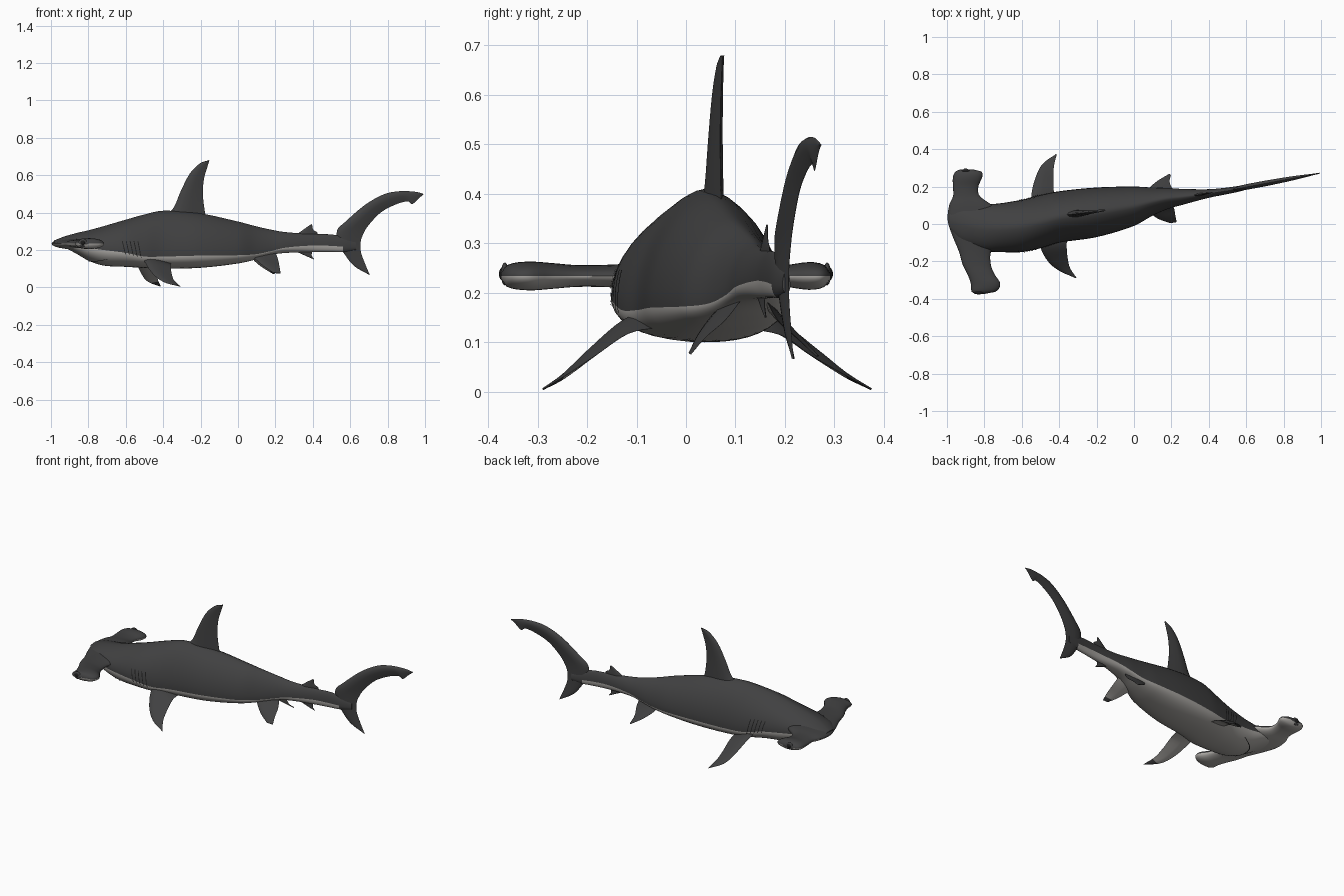
import bpy, bmesh, math
from mathutils import Vector

if "Cube" in bpy.data.objects:
    bpy.data.objects.remove(bpy.data.objects["Cube"])


def material(name, col):
    m = bpy.data.materials.new(name)
    m.diffuse_color = (*col, 1)
    m.use_nodes = True
    m.node_tree.nodes["Principled BSDF"].inputs["Base Color"].default_value = m.diffuse_color
    return m


MATS = [material("dark_grey_skin", (0.052, 0.052, 0.053)),
        material("pale_belly", (0.40, 0.385, 0.365)),
        material("black_detail", (0.012, 0.012, 0.012))]
DARK, PALE, BLACK = 0, 1, 2


def interp(rows, x):
    """Smooth interpolation of table rows keyed by their first value."""
    n = len(rows)
    x = min(max(x, rows[0][0]), rows[-1][0])
    i = max(k for k in range(n - 1) if rows[k][0] <= x)
    a, b = rows[i], rows[i + 1]
    p, q = rows[max(i - 1, 0)], rows[min(i + 2, n - 1)]
    h = b[0] - a[0]
    t = (x - a[0]) / h
    out = []
    for k in range(1, len(a)):
        ma = (b[k] - p[k]) / (b[0] - p[0]) * h
        mb = (q[k] - a[k]) / (q[0] - a[0]) * h
        out.append((2*t**3 - 3*t*t + 1) * a[k] + (t**3 - 2*t*t + t) * ma
                   + (3*t*t - 2*t**3) * b[k] + (t**3 - t*t) * mb)
    return out


def finish(name, bm, angle=50):
    bmesh.ops.recalc_face_normals(bm, faces=bm.faces)
    me = bpy.data.meshes.new(name)
    bm.to_mesh(me)
    bm.free()
    for m in MATS:
        me.materials.append(m)
    ob = bpy.data.objects.new(name, me)
    bpy.context.collection.objects.link(ob)
    bpy.ops.object.select_all(action='DESELECT')
    ob.select_set(True)
    bpy.context.view_layer.objects.active = ob
    bpy.ops.object.shade_smooth_by_angle(angle=math.radians(angle))
    return ob


def loft(name, rings, rule):
    """Skin closed rings; rule(ring fraction, side fraction, centre) picks the material."""
    bm = bmesh.new()
    vs = [[bm.verts.new(p) for p in r] for r in rings]
    n = len(vs[0])
    for i in range(len(vs) - 1):
        for j in range(n):
            k = (j + 1) % n
            f = bm.faces.new((vs[i][j], vs[i][k], vs[i+1][k], vs[i+1][j]))
            f.material_index = rule((i + .5) / (len(vs) - 1), (j + .5) / n,
                                    f.calc_center_median())
    bm.faces.new(vs[0])
    bm.faces.new(vs[-1])
    return finish(name, bm)


# Body: x, side y min, side y max, top z, bottom z, belly line z
BODY = [(-.985, -.02, .06, .25, .235, .242), (-.93, -.09, .095, .272, .215, .235),
        (-.85, -.13, .10, .294, .172, .22), (-.80, -.145, .105, .305, .143, .212),
        (-.72, -.15, .11, .327, .117, .20), (-.60, -.15, .13, .362, .11, .185),
        (-.50, -.13, .155, .39, .104, .165), (-.40, -.10, .175, .41, .10, .165),
        (-.20, -.07, .195, .395, .105, .17), (0, -.01, .20, .352, .128, .172),
        (.10, .045, .195, .326, .15, .178), (.18, .08, .193, .308, .174, .195),
        (.25, .10, .188, .296, .184, .212), (.40, .14, .186, .285, .189, .224),
        (.50, .16, .195, .283, .19, .222), (.57, .175, .205, .268, .19, .217),
        (.63, .195, .211, .245, .20, .215)]


def skin(x, phi, out=0.0):
    """Point on the body: phi 0 is the +y side, 90 degrees the back."""
    yl, yr, top, bot, mid = interp(BODY, x)
    c, s = math.cos(phi), math.sin(phi)
    e = 1.25 if s > 0 else .9
    y = math.copysign(abs(c) ** e, c) * ((yr - yl) / 2 + out)
    z = mid + s * ((top - mid if s > 0 else mid - bot) + out)
    return Vector((x, (yl + yr) / 2 + y, z))


SEG = 36
xs = [-.985 + 1.615 * i / 95 for i in range(96)]
loft("body", [[skin(x, math.tau * j / SEG) for j in range(SEG)] for x in xs],
     lambda u, v, c: PALE if v > .5 and c.x < .565 else DARK)

# Hammer head: y, front x, back x, half thickness
HAMMER = [(-.374, -.85, -.80, .006), (-.362, -.868, -.74, .022), (-.32, -.872, -.715, .029),
          (-.27, -.89, -.745, .026), (-.22, -.915, -.765, .022), (-.15, -.935, -.765, .023),
          (-.06, -.972, -.72, .029), (.02, -.996, -.70, .032), (.10, -.988, -.76, .028),
          (.15, -.967, -.825, .022), (.20, -.968, -.832, .022), (.25, -.968, -.812, .028),
          (.28, -.955, -.815, .022), (.292, -.93, -.86, .006)]
rings = []
for i in range(61):
    y = -.374 + .666 * i / 60
    a, b, h = interp(HAMMER, y)
    ring = []
    for j in range(24):
        t = math.tau * j / 24
        ring.append((( a + b) / 2 + (b - a) / 2 * math.cos(t), y, .234 + h * math.sin(t)))
    rings.append(ring)
loft("hammer_head", rings, lambda u, v, c: PALE if .5 < v else DARK)


def fin(name, stations, thick, normal, under=False, steps=20):
    """Stations: leading point + trailing point; thickness fades to the tips."""
    nrm = Vector(normal).normalized()
    rows = [(i, *s) for i, s in enumerate(stations)]
    rings = []
    for i in range(steps + 1):
        p = interp(rows, (len(rows) - 1) * i / steps)
        le, te, h = Vector(p[:3]), Vector(p[3:6]), thick(i / steps)
        prof = [(.0, 0), (.06, .55), (.25, 1), (.5, .85), (.78, .4), (1, .03)]
        up = [le.lerp(te, t) + nrm * h * d for t, d in prof]
        low = [le.lerp(te, t) - nrm * h * d for t, d in prof[:0:-1]]
        rings.append(up + low)
    loft(name, rings, lambda u, v, c: PALE if under and v > .5 and u < .8 else DARK)


def taper(base, tip=.002):
    return lambda u: base + (tip - base) * u


def upright(rows, yfun):
    return [(a, yfun(a), b, c, yfun(c), d) for a, b, c, d in rows]


# Dorsal fins and anal fin
fin("dorsal_fin", upright([(-.40, .37, -.165, .36), (-.345, .425, -.178, .41),
    (-.308, .51, -.188, .50), (-.26, .605, -.182, .58), (-.205, .662, -.165, .64),
    (-.156, .68, -.153, .677)], lambda x: .062 + (x + .25) * .12),
    taper(.021, .004), (.12, -1, 0))
fin("second_dorsal_fin", upright([(.30, .275, .42, .275), (.33, .295, .425, .293),
    (.365, .32, .402, .308), (.392, .338, .397, .332)],
    lambda x: .15 + (x - .3) * .15), taper(.008), (.15, -1, 0), steps=10)
fin("anal_fin", upright([(.29, .20, .40, .20), (.33, .183, .395, .183),
    (.37, .165, .395, .168), (.405, .15, .407, .152)],
    lambda x: .145 + (x - .3) * .15), taper(.007), (.15, -1, 0), steps=10)

# Tail fin, from the lower tip to the upper tip
fin("tail_fin", upright([(.70, .068, .705, .066), (.62, .115, .678, .13),
    (.568, .18, .657, .19), (.535, .24, .656, .245), (.53, .305, .672, .29),
    (.575, .352, .70, .335), (.68, .442, .765, .402), (.78, .498, .84, .442),
    (.86, .514, .905, .46), (.92, .514, .932, .446), (.96, .509, .965, .475),
    (.992, .50, .992, .497)], lambda x: .192 + (x - .57) * .188),
    lambda u: .003 + .012 * math.sin(math.pi * u) ** 2, (.19, -1, 0), steps=44)

# Pectoral fins
fin("pectoral_fin_near", [(-.50, -.06, .165, -.355, -.05, .13),
    (-.50, -.125, .14, -.36, -.115, .118), (-.46, -.20, .077, -.355, -.18, .075),
    (-.40, -.25, .03, -.342, -.235, .038), (-.31, -.29, .005, -.308, -.287, .006)],
    taper(.015), (0, -.62, .8), under=True)
fin("pectoral_fin_far", [(-.55, .10, .165, -.42, .10, .13),
    (-.545, .18, .14, -.43, .19, .115), (-.52, .265, .08, -.43, .25, .075),
    (-.485, .325, .033, -.428, .31, .04), (-.415, .375, .005, -.413, .372, .006)],
    taper(.015), (0, .58, .8), under=True)

# Pelvic fins
fin("pelvic_fin_near", [(.07, .085, .18, .20, .115, .19), (.09, .055, .155, .215, .08, .145),
    (.135, .025, .115, .222, .04, .11), (.19, .006, .078, .228, .01, .075)],
    taper(.009), (0, -.7, .6), under=True, steps=12)
fin("pelvic_fin_far", [(.07, .16, .18, .20, .16, .19), (.08, .19, .15, .205, .185, .145),
    (.125, .23, .11, .19, .225, .108), (.188, .268, .072, .197, .262, .072)],
    taper(.009), (0, .7, .6), under=True, steps=12)


def ribbon(bm, path, width):
    """Thin strip on the body along (x, phi) points."""
    prev = None
    for x, phi in path:
        cur = [bm.verts.new(skin(x + d, phi, .003)) for d in (-width, width)]
        if prev:
            bm.faces.new((prev[0], prev[1], cur[1], cur[0])).material_index = BLACK
        prev = cur


# Gill slits on both sides
bm = bmesh.new()
for side in (0, 1):
    for g in range(5):
        path = []
        for k in range(9):
            t = k / 8
            phi = -.12 + .48 * t
            path.append((-.515 - .021 * g - .02 * t, math.pi - phi if side else phi))
        ribbon(bm, path, .0022)
finish("gill_slits", bm)

# Curved mouth line under the head
bm = bmesh.new()
ribbon(bm, [(-.80 + .10 * (k / 10) ** 2, -math.pi / 2 + k * .1) for k in range(-10, 11)], .0035)
finish("mouth", bm)

# Eyes on the hammer tips
for name, x, y in (("eye_near", -.83, -.366), ("eye_far", -.90, .285)):
    for part, r, d, mat in (("_rim", .023, .008, DARK), ("", .016, .012, BLACK)):
        bm = bmesh.new()
        bmesh.ops.create_uvsphere(bm, u_segments=20, v_segments=12, radius=1)
        for v in bm.verts:
            v.co = Vector((x + v.co.x * r, y + v.co.y * d, .238 + v.co.z * r))
        for f in bm.faces:
            f.material_index = mat
        finish(name + part, bm)
